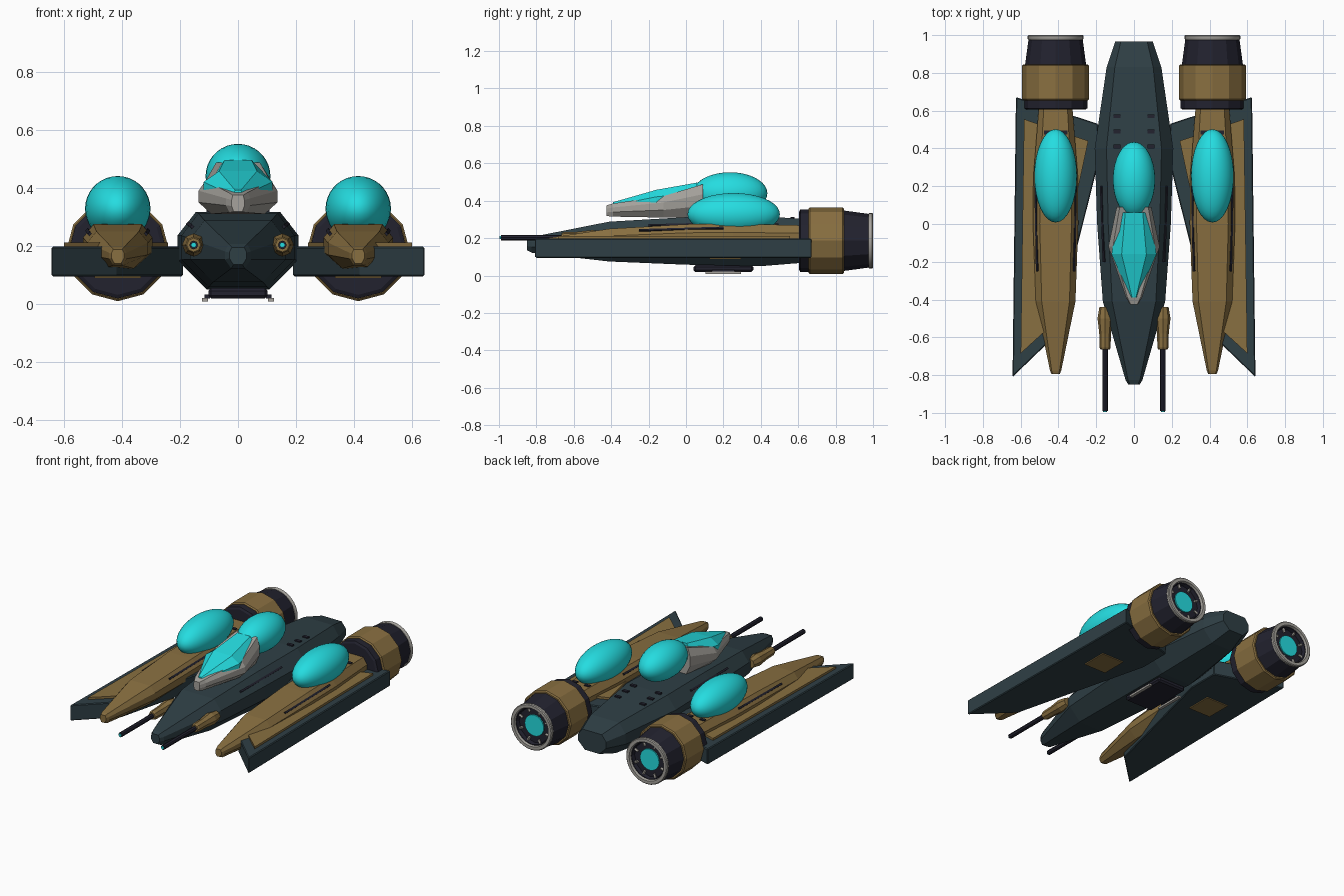
import bpy, bmesh, math
from mathutils import Vector, Matrix

if "Cube" in bpy.data.objects:
    bpy.data.objects.remove(bpy.data.objects["Cube"])


def material(name, rgb):
    m = bpy.data.materials.new(name)
    m.diffuse_color = (*rgb, 1)
    m.use_nodes = True
    m.node_tree.nodes["Principled BSDF"].inputs["Base Color"].default_value = m.diffuse_color
    return m


SLATE = material("slate_hull", (0.028, 0.050, 0.060))
GOLD = material("dull_gold", (0.250, 0.160, 0.052))
CYAN = material("cyan_glass", (0.018, 0.720, 0.750))
DARK = material("dark_metal", (0.016, 0.016, 0.028))
GREY = material("light_grey", (0.380, 0.365, 0.335))


def finish(bm, name, mat, bevel=0, smooth=False):
    bmesh.ops.recalc_face_normals(bm, faces=bm.faces)
    me = bpy.data.meshes.new(name)
    bm.to_mesh(me)
    bm.free()
    ob = bpy.data.objects.new(name, me)
    bpy.context.collection.objects.link(ob)
    me.materials.append(mat)
    if bevel:
        mod = ob.modifiers.new("bevel", 'BEVEL')
        mod.width, mod.segments = bevel, 1
        mod.limit_method, mod.angle_limit = 'ANGLE', math.radians(50)
    if smooth:
        bpy.context.view_layer.objects.active = ob
        ob.select_set(True)
        bpy.ops.object.shade_smooth_by_angle(angle=math.radians(40))
        ob.select_set(False)
    return ob


def skin(rings, name, mat, closed=False, **kw):
    """Join equal-sized rings of points; cap the ends unless closed."""
    bm = bmesh.new()
    rows = [[bm.verts.new(p) for p in r] for r in rings]
    n = len(rows[0])
    pairs = list(zip(rows, rows[1:])) + ([(rows[-1], rows[0])] if closed else [])
    for a, b in pairs:
        for i in range(n):
            bm.faces.new((a[i], a[(i + 1) % n], b[(i + 1) % n], b[i]))
    if not closed:
        bm.faces.new(rows[0])
        bm.faces.new(rows[-1])
    return finish(bm, name, mat, **kw)


def loft(name, mat, cx, stations, section, **kw):
    """Stations are (y, half width, bottom, top); section is the right half."""
    full = section + [(-u, v) for u, v in reversed(section)]
    rings = [[(cx + u * w, y, b + v * (t - b)) for u, v in full]
             for y, w, b, t in stations]
    return skin(rings, name, mat, **kw)


def turned(name, mat, x, z, profile, n=12, closed=False, **kw):
    """Profile of (y, radius) turned round an axis along y."""
    rings = [[(x + r * math.cos(2 * math.pi * i / n), y,
               z + r * math.sin(2 * math.pi * i / n)) for i in range(n)]
             for y, r in profile]
    return skin(rings, name, mat, closed=closed, **kw)


def prism(name, mat, outline, z0, z1, **kw):
    return skin([[(x, y, z) for x, y in outline] for z in (z0, z1)], name, mat, **kw)


def box(name, mat, c, size, **kw):
    bm = bmesh.new()
    bmesh.ops.create_cube(bm, size=1, matrix=Matrix.Translation(c) @ Matrix.Diagonal((*size, 1)))
    return finish(bm, name, mat, **kw)


def bar(name, mat, p, q, w, h, tilt=0):
    """Thin bar from p to q, rolled about its length."""
    p, q = Vector(p), Vector(q)
    d = q - p
    rot = Vector((0, 1, 0)).rotation_difference(d).to_matrix().to_4x4()
    bm = bmesh.new()
    bmesh.ops.create_cube(bm, size=1, matrix=Matrix.Translation((p + q) / 2) @ rot
                          @ Matrix.Rotation(tilt, 4, 'Y') @ Matrix.Diagonal((w, d.length, h, 1)))
    return finish(bm, name, mat)


def ellipsoid(name, mat, c, size):
    bm = bmesh.new()
    bmesh.ops.create_uvsphere(bm, u_segments=32, v_segments=18, radius=1,
                              matrix=Matrix.Translation(c) @ Matrix.Diagonal((*size, 1)))
    return finish(bm, name, mat, smooth=True)


OCT = [(0.52, 0), (1, 0.37), (1, 0.70), (0.70, 1)]

# Central hull
loft("hull", SLATE, 0, [
    (-0.85, 0.030, 0.135, 0.195), (-0.825, 0.045, 0.122, 0.206),
    (-0.41, 0.165, 0.075, 0.288), (0.0, 0.195, 0.058, 0.312),
    (0.40, 0.208, 0.050, 0.317), (0.83, 0.145, 0.085, 0.290),
    (0.965, 0.100, 0.125, 0.255)], OCT)

# Cockpit tub, canopy and rear dome
loft("cockpit_tub", GREY, 0, [
    (-0.425, 0.022, 0.318, 0.375), (-0.39, 0.042, 0.315, 0.385),
    (-0.12, 0.136, 0.31, 0.425), (0.09, 0.092, 0.31, 0.488)],
    [(0.68, 0), (1, 0.35), (1, 0.7), (0.82, 1)])
loft("canopy", CYAN, 0, [
    (-0.39, 0.018, 0.36, 0.392), (-0.16, 0.119, 0.39, 0.458),
    (0.06, 0.084, 0.40, 0.497)], [(1, 0), (1, 0.45), (0.55, 1)])
ellipsoid("rear_dome", CYAN, (0, 0.235, 0.44), (0.112, 0.2, 0.112))

# Belly hatch
box("belly_hatch", DARK, (0, 0.2, 0.037), (0.205, 0.32, 0.036), bevel=0.01)

for s in (-1, 1):
    X = s * 0.415

    # Wing slab and its raised top and bottom plates
    prism("wing", SLATE, [(s * x, y) for x, y in (
        (0.643, -0.81), (0.625, 0.672), (0.19, 0.53), (0.19, 0.32), (0.42, -0.595))],
        0.095, 0.197, bevel=0.005)
    prism("wing_top_plate", GOLD, [(s * x, y) for x, y in (
        (0.60, -0.685), (0.582, 0.555), (0.242, 0.44), (0.30, 0.17), (0.43, -0.53))],
        0.19, 0.211)
    box("wing_bottom_plate", GOLD, (X, 0.21, 0.093), (0.16, 0.17, 0.009))

    # Side pod with dome, slits and vents
    loft("pod", GOLD, X, [
        (-0.795, 0.022, 0.140, 0.188), (-0.775, 0.030, 0.132, 0.195),
        (-0.41, 0.105, 0.122, 0.250), (0.0, 0.120, 0.122, 0.274),
        (0.25, 0.118, 0.122, 0.277), (0.63, 0.088, 0.13, 0.268)], OCT)
    ellipsoid("pod_dome", CYAN, (X, 0.255, 0.328), (0.113, 0.247, 0.113))
    for t in (-1, 1):
        bar("pod_slit", DARK, (X + t * 0.096, -0.25, 0.240), (X + t * 0.104, 0.2, 0.253),
            0.012, 0.012, t * 0.8)
        box("pod_vent", DARK, (X + t * 0.045, 0.485, 0.272), (0.035, 0.02, 0.012))

    # Engine: intake ring, cowl, nozzle, rim, glow and spokes
    Z = 0.186
    turned("engine_intake", DARK, X, Z, [(0.605, 0.155), (0.612, 0.168), (0.66, 0.168)])
    turned("engine_cowl", GOLD, X, Z, [(0.655, 0.170), (0.662, 0.177), (0.838, 0.177), (0.845, 0.170)])
    turned("engine_nozzle", DARK, X, Z, [
        (0.84, 0.162), (0.98, 0.143), (0.985, 0.118), (0.955, 0.112), (0.84, 0.112)], closed=True)
    turned("engine_back", DARK, X, Z, [(0.94, 0.114), (0.96, 0.114)], n=24)
    turned("engine_rim", GREY, X, Z, [
        (0.975, 0.144), (0.981, 0.148), (0.995, 0.148), (1.0, 0.143),
        (1.0, 0.124), (0.975, 0.118)], n=32, closed=True, smooth=True)
    turned("engine_glow", CYAN, X, Z, [(0.95, 0.068), (0.968, 0.068)], n=24)
    for i in range(8):
        a = (i + 0.5) * math.pi / 4
        c, d = math.cos(a), math.sin(a)
        bar("engine_spoke", GREY, (X + 0.088 * c, 0.968, Z + 0.088 * d),
            (X + 0.122 * c, 0.968, Z + 0.122 * d), 0.012, 0.012)

    # Gun housing, barrel and glowing muzzle
    G = s * 0.153
    turned("gun_housing", GOLD, G, 0.203, [
        (-0.665, 0.024), (-0.655, 0.029), (-0.58, 0.031), (-0.50, 0.040), (-0.44, 0.030)], n=8)
    turned("gun_barrel", DARK, G, 0.203, [(-0.99, 0.015), (-0.64, 0.015)], n=8)
    turned("gun_muzzle", CYAN, G, 0.203, [(-0.996, 0.010), (-0.985, 0.010)], n=6)

    # Hull vents, shoulder slit and belly skid
    for y, z in ((0.41, 0.318), (0.49, 0.312), (0.57, 0.307)):
        box("hull_vent", DARK, (s * 0.09, y, z), (0.038, 0.02, 0.014))
    bar("hull_slit", DARK, (s * 0.158, -0.2, 0.266), (s * 0.172, 0.2, 0.276), 0.012, 0.012, s * 0.8)
    box("belly_skid", GREY, (s * 0.114, 0.2, 0.014), (0.02, 0.19, 0.013))
    box("skid_strut", DARK, (s * 0.106, 0.2, 0.026), (0.02, 0.12, 0.014))
